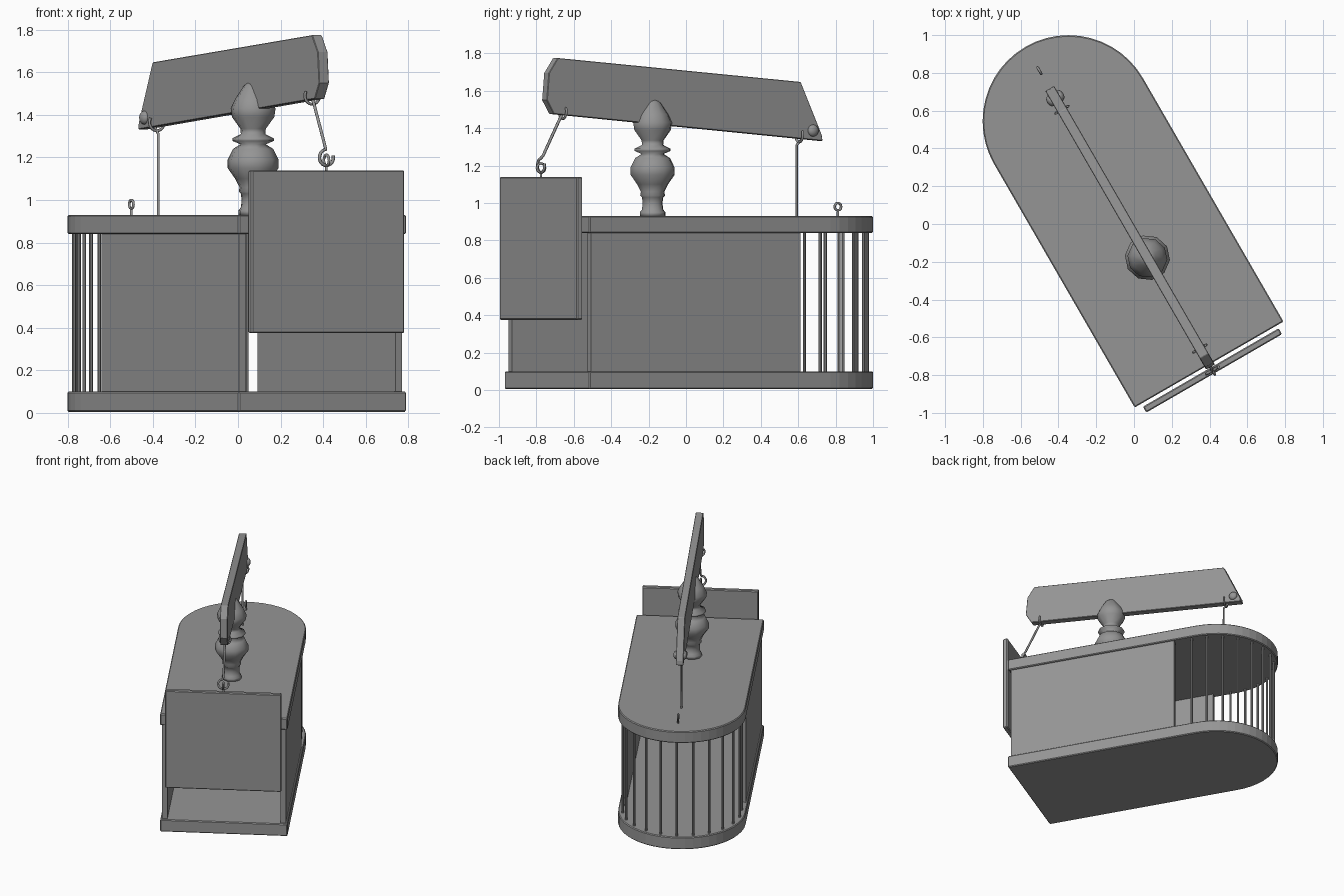
import bpy, bmesh, math
from mathutils import Matrix, Vector

cube = bpy.data.objects.get("Cube")
if cube:
    bpy.data.objects.remove(cube, do_unlink=True)

mat = bpy.data.materials.new("grey")
mat.use_nodes = True
GREY = (0.3, 0.3, 0.3, 1)
mat.diffuse_color = GREY
mat.node_tree.nodes["Principled BSDF"].inputs["Base Color"].default_value = GREY

# The whole trap is turned 30 degrees; local y runs from door to bars
FRAME = Matrix.Translation((-0.024, -0.014, 0)) @ Matrix.Rotation(math.radians(30), 4, "Z")
HALF, FRONT, ARC_Y = 0.455, -0.843, 0.645
FLOOR_TOP, ROOF_LOW, ROOF_TOP = 0.1, 0.84, 0.93


def finish(name, bm, bevel=0.0, smooth=False):
    bmesh.ops.recalc_face_normals(bm, faces=bm.faces)
    mesh = bpy.data.meshes.new(name)
    bm.to_mesh(mesh)
    bm.free()
    obj = bpy.data.objects.new(name, mesh)
    bpy.context.collection.objects.link(obj)
    mesh.materials.append(mat)
    obj.matrix_world = FRAME
    if smooth:
        mesh.shade_smooth()
    if bevel:
        mod = obj.modifiers.new("bevel", "BEVEL")
        mod.width, mod.segments, mod.limit_method = bevel, 1, "ANGLE"
        mod.angle_limit = math.radians(40)
    return obj


def prism(name, points, push, bevel=0.0):
    """Extrude a flat outline along a vector."""
    bm = bmesh.new()
    face = bm.faces.new([bm.verts.new(p) for p in points])
    new = bmesh.ops.extrude_face_region(bm, geom=[face])["geom"]
    bmesh.ops.translate(bm, vec=push, verts=[v for v in new if isinstance(v, bmesh.types.BMVert)])
    return finish(name, bm, bevel)


def box(name, x0, x1, y0, y1, z0, z1, bevel=0.0):
    outline = [(x0, y0, z0), (x1, y0, z0), (x1, y1, z0), (x0, y1, z0)]
    return prism(name, outline, (0, 0, z1 - z0), bevel)


def rod(name, x, y, z0, z1, radius):
    bm = bmesh.new()
    place = Matrix.Translation((x, y, (z0 + z1) / 2))
    bmesh.ops.create_cone(bm, cap_ends=True, segments=8, radius1=radius, radius2=radius,
                          depth=z1 - z0, matrix=place)
    return finish(name, bm, smooth=False)


def wire(name, points, radius=0.007):
    curve = bpy.data.curves.new(name, "CURVE")
    curve.dimensions = "3D"
    curve.bevel_depth, curve.bevel_resolution = radius, 1
    curve.use_fill_caps = True
    spline = curve.splines.new("POLY")
    spline.points.add(len(points) - 1)
    for p, co in zip(spline.points, points):
        p.co = (*co, 1)
    obj = bpy.data.objects.new(name, curve)
    bpy.context.collection.objects.link(obj)
    curve.materials.append(mat)
    obj.matrix_world = FRAME


def loop(center, radius, start, end, axis, steps=12):
    """Arc of points in an upright plane; axis is the horizontal direction."""
    out = []
    for i in range(steps + 1):
        a = math.radians(start + (end - start) * i / steps)
        out.append(Vector(center) + radius * (math.cos(a) * Vector(axis) + Vector((0, 0, math.sin(a)))))
    return out


# Floor and roof boards, square at the door end and rounded at the other
for name, low, high in (("floor_board", 0.005, FLOOR_TOP), ("roof_board", ROOF_LOW, ROOF_TOP)):
    outline = [(-HALF, FRONT, low), (HALF, FRONT, low)]
    for i in range(25):
        a = math.pi * i / 24
        outline.append((HALF * math.cos(a), ARC_Y + HALF * math.sin(a), low))
    prism(name, outline, (0, 0, high - low), bevel=0.006)

# Side walls
for name, side in (("left_wall", 1), ("right_wall", -1)):
    x0, x1 = sorted((side * 0.405, side * 0.442))
    box(name, x0, x1, -0.825, 0.468, FLOOR_TOP, ROOF_LOW)

# Bars around the rounded end
for i in range(13):
    a = math.radians(-6 + 16 * i)
    rod(f"bar_{i + 1}", 0.425 * math.cos(a), ARC_Y + 0.425 * math.sin(a), FLOOR_TOP, ROOF_LOW, 0.009)

# Sliding door
box("door", -0.415, 0.415, -0.897, -0.861, 0.375, 1.14, bevel=0.006)

# Turned post
profile = [(0.07, 0.93), (0.07, 0.95), (0.058, 0.965), (0.054, 1.0), (0.058, 1.03), (0.068, 1.04),
           (0.064, 1.06), (0.085, 1.1), (0.12, 1.15), (0.12, 1.19), (0.095, 1.24), (0.06, 1.262),
           (0.098, 1.278), (0.098, 1.29), (0.058, 1.31), (0.06, 1.335), (0.1, 1.39), (0.106, 1.43),
           (0.085, 1.475), (0.045, 1.535), (0.015, 1.56)]
bm = bmesh.new()
SIDES = 10
rings = []
for r, z in profile:
    rings.append([bm.verts.new((r * math.cos(math.tau * k / SIDES),
                                -0.19 + r * math.sin(math.tau * k / SIDES), z)) for k in range(SIDES)])
for a, b in zip(rings, rings[1:]):
    for k in range(SIDES):
        n = (k + 1) % SIDES
        bm.faces.new((a[k], a[n], b[n], b[k]))
bm.faces.new(rings[0])
bm.faces.new(rings[-1])
finish("post", bm, smooth=True)

# Lever board balanced in the post
side_view = [(-0.79, 1.775), (-0.845, 1.695), (-0.858, 1.55), (-0.815, 1.476),
             (0.845, 1.332), (0.84, 1.364), (0.71, 1.647)]
prism("lever", [(-0.027, y, z) for y, z in side_view], (0.054, 0, 0), bevel=0.003)

# Round studs at the low end of the lever
for name, side in (("left_stud", 1), ("right_stud", -1)):
    bm = bmesh.new()
    bmesh.ops.create_uvsphere(bm, u_segments=12, v_segments=8, radius=0.032)
    bmesh.ops.scale(bm, vec=(0.7, 1, 1), verts=bm.verts)
    bmesh.ops.translate(bm, vec=(side * 0.027, 0.785, 1.387), verts=bm.verts)
    finish(name, bm, smooth=True)

# Staples under the lever that carry the wires
X, Y = (1, 0, 0), (0, 1, 0)
for name, y, z in (("back_staple", 0.715, 1.365), ("front_staple", -0.745, 1.49)):
    wire(name, loop((0, y, z), 0.04, 150, 390, X))

# Trip wire going down through the roof
wire("trip_wire", [(0, 0.70, 0.9), (0, 0.70, 1.31), (0, 0.735, 1.345), (0, 0.735, 1.38)])

# Door wire ending in an open hook, and the eye on the door
hook = loop((0, -0.879, 1.2), 0.038, 95, 375, X)
wire("door_wire", [(0, -0.73, 1.5), (0, -0.76, 1.455), (0, -0.865, 1.255)] + hook, 0.008)
wire("door_eye", [(0, -0.879, 1.12)] + loop((0, -0.879, 1.187), 0.025, -90, 270, Y), 0.007)

# Eye on the roof behind the trip wire
wire("roof_eye", [(0, 0.954, 0.92)] + loop((0, 0.954, 0.98), 0.02, -90, 270, Y), 0.007)
